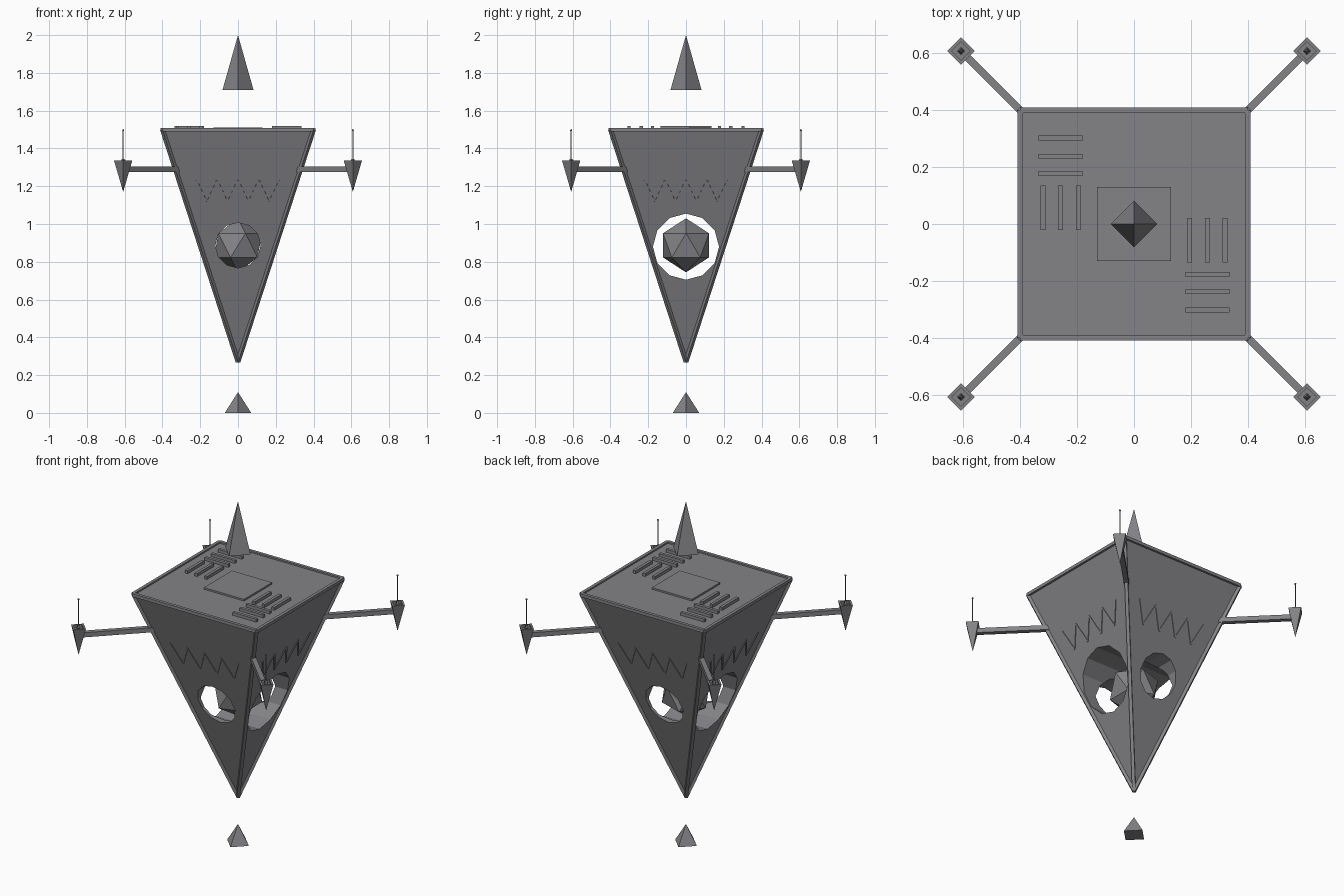
import bpy, bmesh, math
from mathutils import Vector, Matrix

if "Cube" in bpy.data.objects:
    bpy.data.objects.remove(bpy.data.objects["Cube"])

grey = bpy.data.materials.new("stone_grey")
grey.diffuse_color = (0.23, 0.23, 0.245, 1)
grey.use_nodes = True
grey.node_tree.nodes["Principled BSDF"].inputs["Base Color"].default_value = grey.diffuse_color


def finish(name, bm):
    bmesh.ops.recalc_face_normals(bm, faces=bm.faces)
    me = bpy.data.meshes.new(name)
    bm.to_mesh(me)
    bm.free()
    me.materials.append(grey)
    ob = bpy.data.objects.new(name, me)
    bpy.context.collection.objects.link(ob)
    return ob


def cone(bm, r1, r2, z1, z2, x=0, y=0, sides=4, turn=0):
    m = Matrix.Translation((x, y, (z1 + z2) / 2)) @ Matrix.Rotation(turn, 4, 'Z')
    return bmesh.ops.create_cone(bm, cap_ends=True, segments=sides, radius1=r1,
                                 radius2=r2, depth=z2 - z1, matrix=m)


def box(bm, x, y, z, sx, sy, sz):
    m = Matrix.Translation((x, y, z)) @ Matrix.Diagonal((sx, sy, sz, 1))
    bmesh.ops.create_cube(bm, size=1, matrix=m)


def bar(bm, a, b, w, t, normal):
    # box from a to b, width w, thickness t along normal
    a, b, n = Vector(a), Vector(b), Vector(normal)
    d = (b - a).normalized()
    side = n.cross(d).normalized()
    n = d.cross(side)
    rot = Matrix((d, side, n)).transposed().to_4x4()
    m = Matrix.Translation((a + b) / 2) @ rot @ Matrix.Diagonal(((b - a).length, w, t, 1))
    bmesh.ops.create_cube(bm, size=1, matrix=m)


HALF, TOP, TIP = 0.40, 1.50, 0.27
CORE = 0.887
corners = [(1, 1), (-1, 1), (-1, -1), (1, -1)]


def half_at(z):
    return HALF * (z - TIP) / (TOP - TIP)


# inverted pyramid body with two crossing tunnels
bm = bmesh.new()
top = [bm.verts.new((x * HALF, y * HALF, TOP)) for x, y in corners]
tip = bm.verts.new((0, 0, TIP))
bm.faces.new(top)
for i in range(4):
    bm.faces.new((top[i], tip, top[(i + 1) % 4]))
body = finish("body", bm)
for name, axis, r, z in (("side_tunnel_cutter", 'Y', 0.175, 0.88),
                         ("front_tunnel_cutter", 'X', 0.12, CORE)):
    bm = bmesh.new()
    m = Matrix.Translation((0, 0, z)) @ Matrix.Rotation(math.pi / 2, 4, axis)
    bmesh.ops.create_cone(bm, cap_ends=True, segments=12, radius1=r, radius2=r,
                          depth=1.2, matrix=m)
    cutter = finish(name, bm)
    cutter.hide_render = True
    mod = body.modifiers.new("tunnel", 'BOOLEAN')
    mod.operation, mod.solver, mod.object = 'DIFFERENCE', 'EXACT', cutter
    bpy.context.view_layer.objects.active = body
    bpy.ops.object.modifier_apply(modifier=mod.name)
    bpy.data.objects.remove(cutter)

# edge trim along the top square and the four slanted edges
bm = bmesh.new()
for i, (x, y) in enumerate(corners):
    x2, y2 = corners[(i + 1) % 4]
    bar(bm, (x * HALF, y * HALF, TOP), (x2 * HALF, y2 * HALF, TOP), 0.018, 0.018, (0, 0, 1))
    bar(bm, (x * HALF, y * HALF, TOP), (0, 0, TIP), 0.018, 0.018, (x, y, 0))
finish("edge_trim", bm)

# zigzag strips on each slanted face
bm = bmesh.new()
normal = Vector((0, -(TOP - TIP), -HALF)).normalized()
pts = []
for i in range(9):
    z = 1.23 if i % 2 == 0 else 1.11
    pts.append(Vector((-0.22 + i * 0.055, -half_at(z), z)))
for q in range(4):
    rot = Matrix.Rotation(q * math.pi / 2, 3, 'Z')
    for a, b in zip(pts, pts[1:]):
        bar(bm, rot @ a, rot @ b, 0.009, 0.008, rot @ normal)
finish("zigzag_strips", bm)

# top plate and raised bars, repeated by half a turn
bm = bmesh.new()
box(bm, 0, 0, TOP, 0.26, 0.26, 0.02)
finish("top_plate", bm)
bm = bmesh.new()
for s in (1, -1):
    for y in (0.302, 0.237, 0.177):
        box(bm, -0.258 * s, y * s, TOP + 0.005, 0.155, 0.017, 0.025)
    for x in (-0.32, -0.258, -0.195):
        box(bm, x * s, 0.057 * s, TOP + 0.005, 0.017, 0.155, 0.025)
finish("top_bars", bm)

# floating core inside the tunnels
bm = bmesh.new()
bmesh.ops.create_icosphere(bm, subdivisions=1, radius=0.143,
                           matrix=Matrix.Translation((0, 0, CORE)))
finish("core", bm)

# floating spikes above and below
bm = bmesh.new()
cone(bm, 0.082, 0, 1.71, 2.0)
finish("upper_spike", bm)
bm = bmesh.new()
cone(bm, 0.07, 0, 0, 0.11)
finish("lower_spike", bm)

# corner arms, pods and antennas
arms, pods, antennas = bmesh.new(), bmesh.new(), bmesh.new()
P = 0.608
for x, y in corners:
    bar(arms, (x * 0.32, y * 0.32, 1.29), (x * 0.6, y * 0.6, 1.29), 0.027, 0.027, (0, 0, 1))
    cone(pods, 0, 0.048, 1.17, 1.335, x * P, y * P)
    cone(antennas, 0.013, 0.008, 1.318, 1.345, x * P, y * P)
    cone(antennas, 0.003, 0.003, 1.34, 1.495, x * P, y * P, 6)
    bmesh.ops.create_icosphere(antennas, subdivisions=1, radius=0.006,
                               matrix=Matrix.Translation((x * P, y * P, 1.496)))
# recessed pod tops
pods.normal_update()
tops = [f for f in pods.faces if len(f.verts) == 4 and f.calc_center_median().z > 1.33]
bmesh.ops.inset_individual(pods, faces=tops, thickness=0.015)
inner = bmesh.ops.extrude_discrete_faces(pods, faces=tops)["faces"]
bmesh.ops.translate(pods, verts=list({v for f in inner for v in f.verts}), vec=(0, 0, -0.015))
finish("corner_arms", arms)
finish("corner_pods", pods)
finish("antennas", antennas)
